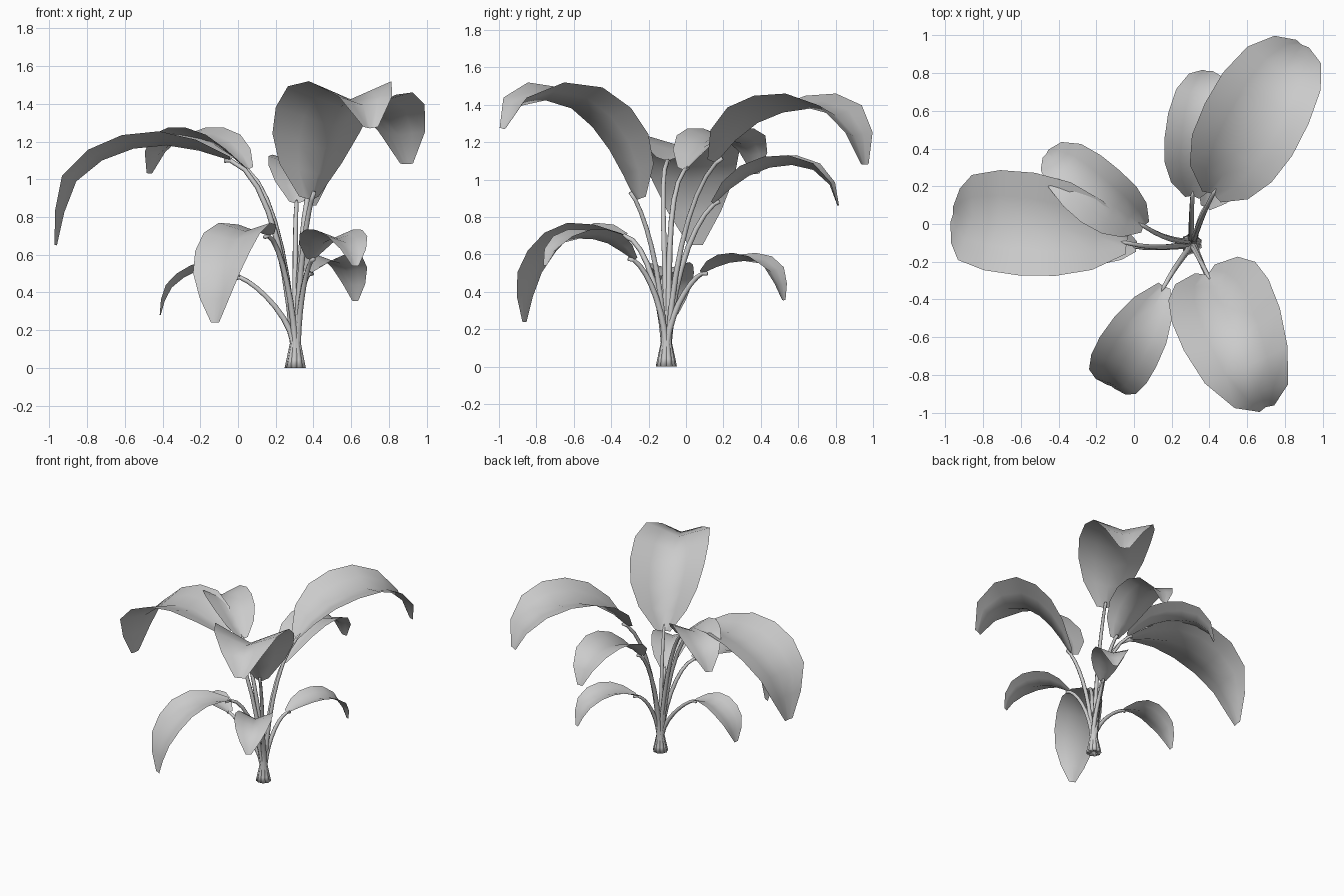
import bpy, bmesh, math
from mathutils import Vector

if "Cube" in bpy.data.objects:
    bpy.data.objects.remove(bpy.data.objects["Cube"])

CROWN = Vector((0.305, -0.105, 0))
STATIONS = 8
WIDTHS = [0.22, 0.68, 0.92, 1.0, 0.97, 0.82, 0.52, 0.14]   # outline, base to tip


def make_object(name, bm):
    mesh = bpy.data.meshes.new(name)
    bm.to_mesh(mesh)
    bm.free()
    for p in mesh.polygons:
        p.use_smooth = True
    ob = bpy.data.objects.new(name, mesh)
    bpy.context.collection.objects.link(ob)
    return ob


def spline(pts, n):
    """Evenly resample a Catmull-Rom path to n points."""
    p = [2 * pts[0] - pts[1]] + pts + [2 * pts[-1] - pts[-2]]
    fine = []
    for i in range(1, len(p) - 2):
        a, b, c, d = p[i - 1:i + 3]
        for k in range(12):
            t = k / 12
            fine.append(0.5 * (2 * b + (c - a) * t + (2 * a - 5 * b + 4 * c - d) * t * t
                               + (3 * b - a - 3 * c + d) * t ** 3))
    fine.append(pts[-1])
    dist = [0]
    for a, b in zip(fine, fine[1:]):
        dist.append(dist[-1] + (b - a).length)
    out, j = [], 0
    for i in range(n):
        s = dist[-1] * i / (n - 1)
        while j < len(fine) - 2 and dist[j + 1] < s:
            j += 1
        out.append(fine[j].lerp(fine[j + 1], (s - dist[j]) / (dist[j + 1] - dist[j])))
    return out


def leaf(name, mid, width, fold):
    """Arching blade folded in a V along its midrib."""
    path = spline(mid, STATIONS)
    h = mid[-1] - mid[0]
    side = Vector((h.y, -h.x, 0)).normalized()
    bm = bmesh.new()
    rows = []
    for i, p in enumerate(path):
        tan = (path[min(i + 1, STATIONS - 1)] - path[max(i - 1, 0)]).normalized()
        up = side.cross(tan).normalized()
        w = width * WIDTHS[i]
        f = fold * (1.7 - 0.9 * i / (STATIONS - 1))
        row = []
        for s in (-1, -0.5, 0, 0.5, 1):
            row.append(bm.verts.new(p + side * w * s * math.cos(f) + up * w * abs(s) * math.sin(f)))
        rows.append(row)
    for a, b in zip(rows, rows[1:]):
        for k in range(4):
            bm.faces.new((a[k], a[k + 1], b[k + 1], b[k]))
    make_object(name, bm)


def stem(name, mid, angle):
    """Tapered six-sided stalk from the flared crown to the blade."""
    out = Vector((math.cos(angle), math.sin(angle), 0))
    end = mid[0]
    p0 = CROWN + out * 0.012 + Vector((0, 0, 0.13))
    span = end - p0
    c1 = p0 + Vector((span.x * 0.1, span.y * 0.1, span.z * 0.45))
    c2 = end - (mid[1] - mid[0]).normalized() * span.length * 0.2
    path = [CROWN + out * 0.038, CROWN + out * 0.030 + Vector((0, 0, 0.04))]
    for k in range(8):
        t = k / 7
        u = 1 - t
        path.append(p0 * u ** 3 + 3 * c1 * u * u * t + 3 * c2 * u * t * t + end * t ** 3)
    path.append(end + (mid[1] - mid[0]) * 0.2 - Vector((0, 0, 0.012)))
    bm = bmesh.new()
    rings = []
    n = len(path)
    for i, p in enumerate(path):
        tan = (path[min(i + 1, n - 1)] - path[max(i - 1, 0)]).normalized()
        if i == 0:
            tan = Vector((0, 0, 1))
        a = tan.cross(out.cross(Vector((0, 0, 1)))).normalized()
        b = tan.cross(a)
        r = 0.020 - 0.009 * i / (n - 1)
        rings.append([bm.verts.new(p + r * (a * math.cos(k * math.pi / 3) + b * math.sin(k * math.pi / 3)))
                      for k in range(6)])
    for r0, r1 in zip(rings, rings[1:]):
        for k in range(6):
            bm.faces.new((r0[k], r0[(k + 1) % 6], r1[(k + 1) % 6], r1[k]))
    bm.faces.new(rings[0])
    bm.faces.new(rings[-1])
    bmesh.ops.recalc_face_normals(bm, faces=bm.faces)
    make_object(name, bm)


count = 0


def frond(name, width, fold, *mid):
    global count
    pts = [Vector(p) for p in mid]
    leaf("leaf_" + name, pts, width, fold)
    stem("stem_" + name, pts, math.radians(20 + 40 * count))
    count += 1


# Fronds listed counter-clockwise round the crown; points run along the midrib
frond("low_back_right", 0.135, 0.25, (.38, .09, .50), (.45, .21, .55), (.51, .32, .565),
      (.56, .42, .54), (.60, .48, .47), (.62, .52, .355))
frond("tall_back_right", 0.285, 0.25, (.42, .16, 1.09), (.51, .33, 1.27), (.63, .54, 1.365),
      (.74, .74, 1.37), (.84, .88, 1.27), (.89, .95, 1.08))
frond("middle_back", 0.185, 0.25, (.31, .15, .87), (.32, .30, 1.00), (.34, .47, 1.07),
      (.36, .63, 1.07), (.38, .75, 1.00), (.39, .81, .86))
frond("upper_left", 0.185, 0.3, (.05, -.01, 1.05), (-.10, .09, 1.17), (-.22, .18, 1.21),
      (-.33, .28, 1.20), (-.41, .34, 1.15), (-.465, .37, 1.03))
frond("big_left", 0.285, 0.2, (-.04, -.10, 1.10), (-.20, -.06, 1.15), (-.42, -.02, 1.18),
      (-.67, .01, 1.125), (-.87, .03, .97), (-.96, .05, .65))
frond("low_left", 0.13, 0.2, (.01, -.12, .48), (-.10, -.10, .52), (-.20, -.09, .52),
      (-.30, -.08, .47), (-.37, -.07, .40), (-.41, -.06, .28))
frond("front_left", 0.175, 0.2, (.16, -.33, .70), (.07, -.50, .73), (0, -.62, .70),
      (-.06, -.73, .61), (-.11, -.83, .45), (-.12, -.86, .24))
frond("tall_front_right", 0.315, 0.36, (.39, -.27, .89), (.46, -.41, 1.16), (.53, -.58, 1.36),
      (.60, -.76, 1.425), (.67, -.90, 1.385), (.70, -.97, 1.27))
frond("low_front_right", 0.15, 0.28, (.39, -.28, .57), (.45, -.42, .66), (.51, -.53, .685),
      (.56, -.62, .675), (.60, -.70, .63), (.62, -.75, .54))
